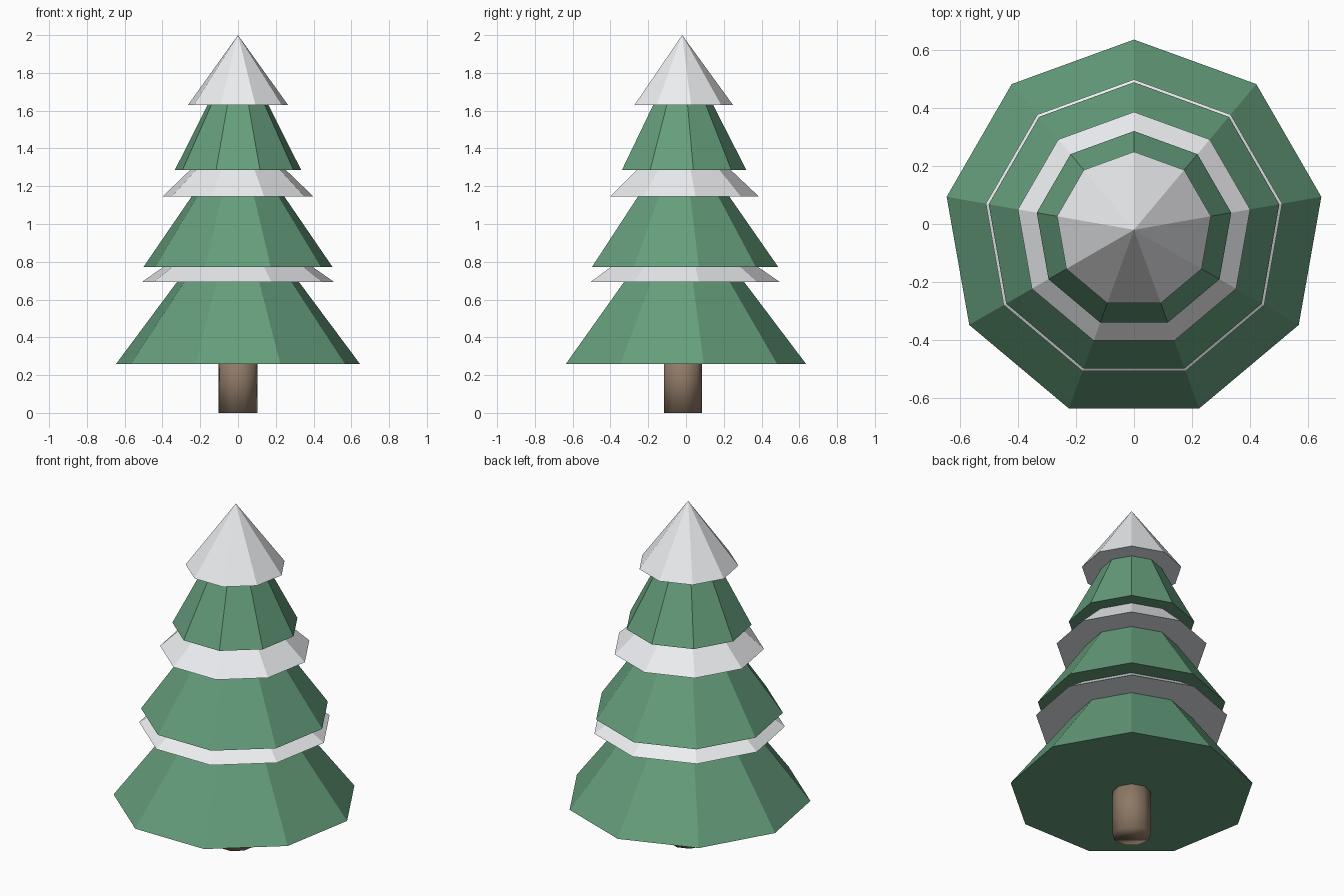
import bpy

if "Cube" in bpy.data.objects:
    bpy.data.objects.remove(bpy.data.objects["Cube"])

SIDES = 9      # every part is nine-sided, with a corner pointing to +y
CY = -0.02     # axis offset that centres the nine-sided outline


def material(name, rgb):
    m = bpy.data.materials.new(name)
    m.diffuse_color = (*rgb, 1)
    m.use_nodes = True
    m.node_tree.nodes["Principled BSDF"].inputs["Base Color"].default_value = m.diffuse_color
    return m


green = material("needles", (0.13, 0.34, 0.20))
white = material("snow", (0.84, 0.85, 0.87))
brown = material("bark", (0.27, 0.19, 0.13))


def cone(name, radius, z0, z1, mat):
    bpy.ops.mesh.primitive_cone_add(vertices=SIDES, radius1=radius, radius2=0,
                                    depth=z1 - z0, location=(0, CY, (z0 + z1) / 2))
    ob = bpy.context.object
    ob.name = name
    ob.data.materials.append(mat)


# Trunk, smooth shaded
bpy.ops.mesh.primitive_cylinder_add(vertices=SIDES, radius=0.104, depth=0.32,
                                    location=(0, CY, 0.16))
trunk = bpy.context.object
trunk.name = "trunk"
trunk.data.materials.append(brown)
bpy.ops.object.shade_smooth()

# Branch tiers and the snow layers between them, from bottom to top
for name, radius, z0, z1, mat in [
    ("lower_branches", 0.655, 0.26, 1.127, green),
    ("lower_snow", 0.518, 0.692, 1.05, white),
    ("middle_branches", 0.508, 0.773, 1.504, green),
    ("middle_snow", 0.406, 1.145, 1.53, white),
    ("upper_branches", 0.340, 1.285, 1.95, green),
    ("snow_cap", 0.269, 1.63, 2.0, white),
]:
    cone(name, radius, z0, z1, mat)
